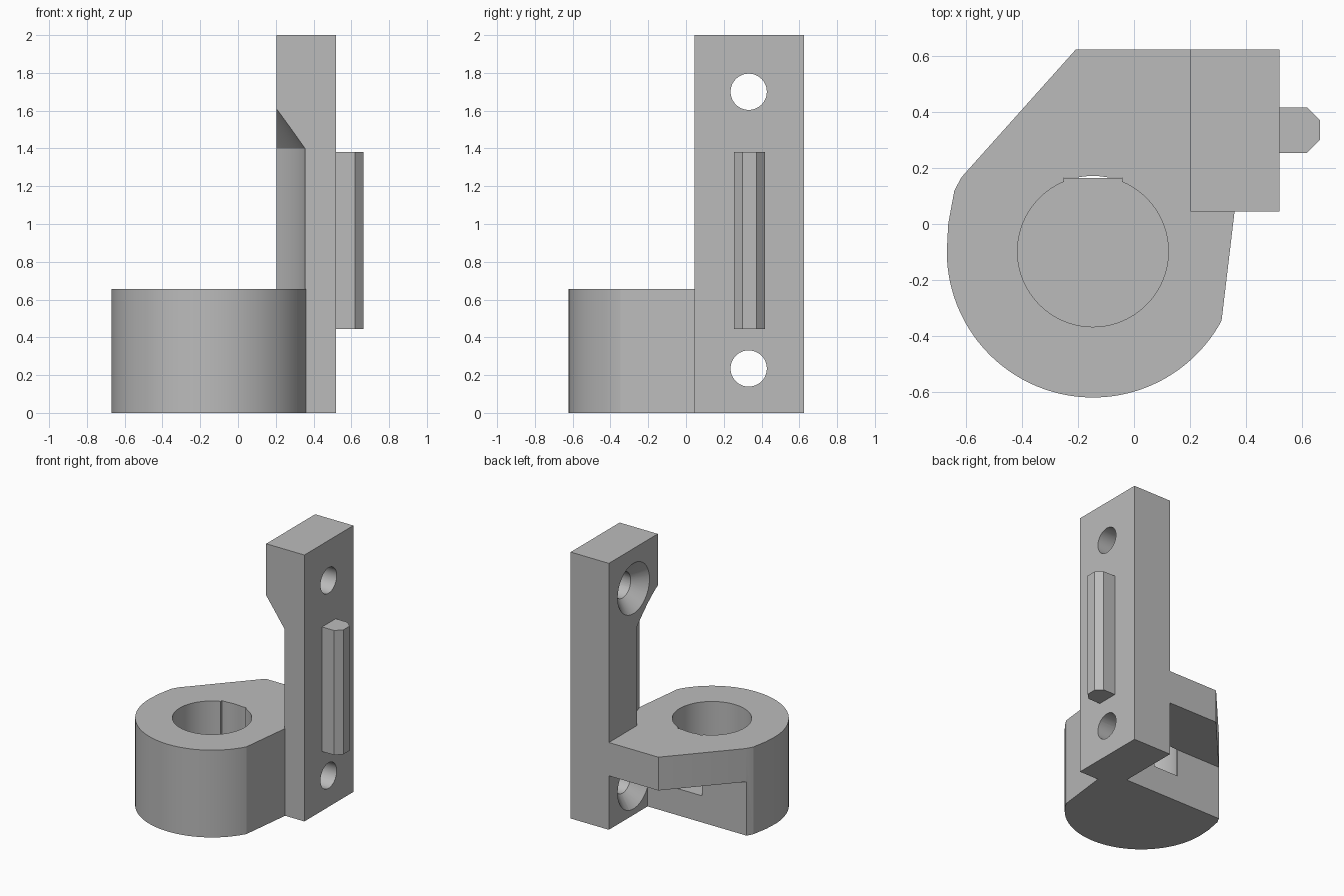
import bpy, bmesh, math
from mathutils import Matrix, Vector

cube = bpy.data.objects.get("Cube")
if cube:
    bpy.data.objects.remove(cube, do_unlink=True)

grey = bpy.data.materials.new("plain grey")
grey.use_nodes = True
COLOUR = (0.5, 0.5, 0.5, 1)
grey.diffuse_color = COLOUR
grey.node_tree.nodes["Principled BSDF"].inputs["Base Color"].default_value = COLOUR

CX, CY, R = -0.147, -0.098, 0.523   # socket axis and outer radius
TOP = 0.655                         # top of the socket body
FLOOR = 0.2                         # floor of the blind socket


def finish(name, bm):
    bmesh.ops.recalc_face_normals(bm, faces=bm.faces)
    mesh = bpy.data.meshes.new(name)
    bm.to_mesh(mesh)
    bm.free()
    mesh.materials.append(grey)
    obj = bpy.data.objects.new(name, mesh)
    bpy.context.collection.objects.link(obj)
    return obj


def prism(name, outline, z0, z1):
    bm = bmesh.new()
    face = bm.faces.new([bm.verts.new((x, y, z0)) for x, y in outline])
    new = bmesh.ops.extrude_face_region(bm, geom=[face])["geom"]
    verts = [v for v in new if isinstance(v, bmesh.types.BMVert)]
    bmesh.ops.translate(bm, verts=verts, vec=(0, 0, z1 - z0))
    return finish(name, bm)


def box(name, x0, x1, y0, y1, z0, z1):
    return prism(name, [(x0, y0), (x1, y0), (x1, y1), (x0, y1)], z0, z1)


def cone(name, start, end, r0, r1, segments=96):
    start, end = Vector(start), Vector(end)
    axis = end - start
    turn = axis.to_track_quat('Z', 'Y').to_matrix().to_4x4()
    bm = bmesh.new()
    bmesh.ops.create_cone(bm, cap_ends=True, segments=segments, radius1=r0, radius2=r1,
                          depth=axis.length,
                          matrix=Matrix.Translation((start + end) / 2) @ turn)
    return finish(name, bm)


def combine(target, other, operation):
    mod = target.modifiers.new(operation.lower(), 'BOOLEAN')
    mod.operation, mod.object, mod.solver = operation, other, 'EXACT'
    bpy.context.view_layer.objects.active = target
    bpy.ops.object.modifier_apply(modifier=mod.name)
    bpy.data.objects.remove(other, do_unlink=True)


# Socket body: round front, straight flanks running back to the plate
STEPS = 72
outline = []
for i in range(STEPS + 1):
    a = math.radians(-28.3 - i * 151.7 / STEPS)
    outline.append((CX + R * math.cos(a), CY + R * math.sin(a)))
outline += [(-0.665, 0.0), (-0.643, 0.12), (-0.617, 0.168), (-0.208, 0.625),
            (0.36, 0.625), (0.36, 0.045)]
bracket = prism("bracket", outline, 0, TOP)

# Recess under the rear shelf, blind socket and its flat-sided rear window
combine(bracket, box("recess", -1, 0.25, 0.165, 1, -1, 0.405), 'DIFFERENCE')
combine(bracket, cone("socket", (CX, CY, FLOOR), (CX, CY, 1), 0.27, 0.27), 'DIFFERENCE')
combine(bracket, box("window", -0.25, -0.043, 0, 0.166, FLOOR, 1), 'DIFFERENCE')

# Upright mounting plate with round clearance above the socket
plate = box("plate", 0.203, 0.52, 0.045, 0.625, 0, 2)
combine(plate, cone("clearance", (CX, CY, 0.6), (CX, CY, 1.4), R, R), 'DIFFERENCE')
combine(plate, cone("clearance_top", (CX, CY, 1.399), (CX, CY, 1.99), R, 0.12), 'DIFFERENCE')
combine(bracket, plate, 'UNION')

# Countersunk screw holes
for z in (0.235, 1.7):
    combine(bracket, cone("screw_hole", (0.25, 0.332, z), (0.6, 0.332, z), 0.096, 0.096, 48),
            'DIFFERENCE')
    combine(bracket, cone("countersink", (0.202, 0.332, z), (0.295, 0.332, z), 0.19, 0.095, 48),
            'DIFFERENCE')

# Locating rib on the outer face
rib = prism("locating_rib", [(0.5, 0.255), (0.62, 0.255), (0.665, 0.3), (0.665, 0.372),
                             (0.62, 0.417), (0.5, 0.417)], 0.445, 1.38)
combine(bracket, rib, 'UNION')

bpy.ops.object.select_all(action='DESELECT')
bracket.select_set(True)
bpy.context.view_layer.objects.active = bracket
bpy.ops.object.shade_smooth_by_angle(angle=math.radians(15))
